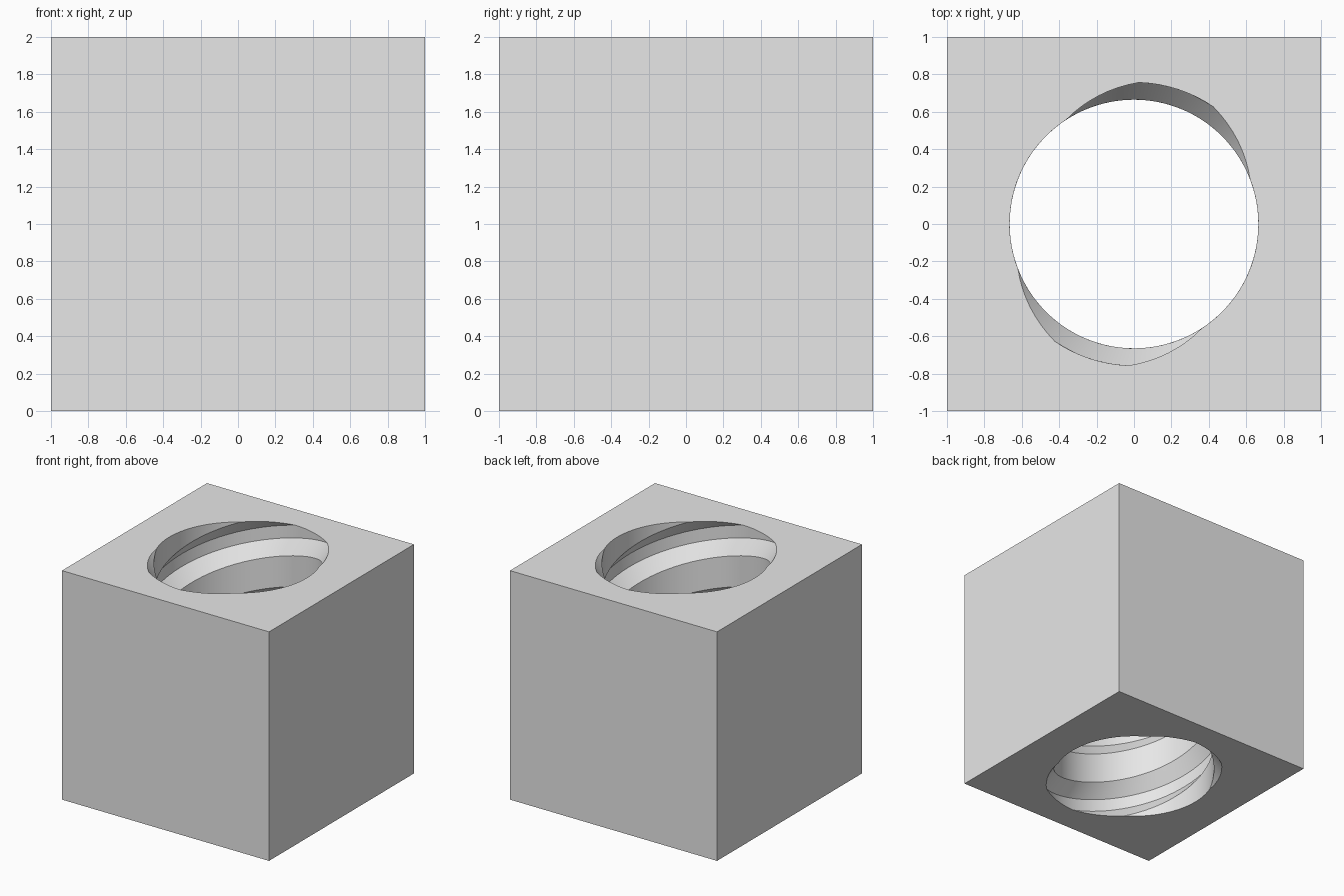
import bpy, bmesh
from math import cos, sin, radians

cube = bpy.data.objects.get("Cube")
if cube:
    bpy.data.objects.remove(cube, do_unlink=True)

BORE, ROOT = 0.665, 0.757      # crest and root radius of the thread
LEAD, STARTS = 1.25, 2         # left-handed double-start thread
LOW, HIGH = -0.1, 2.1          # cutter overshoots the block
ROWS = 132

# Groove outline at the top face: (angle, radius, steps to the next point)
GROOVE = [(21, BORE, 8), (56, ROOT, 8), (88, ROOT, 8), (123, BORE, 19)]


def groove_outline():
    """Angles and radii of the full cross-section, repeated for each start."""
    half = 360 / STARTS
    points = []
    for start in range(STARTS):
        for i, (angle, radius, steps) in enumerate(GROOVE):
            if i + 1 < len(GROOVE):
                end, end_radius = GROOVE[i + 1][:2]
            else:
                end, end_radius = GROOVE[0][0] + half, GROOVE[0][1]
            for s in range(steps):
                t = s / steps
                points.append((angle + (end - angle) * t + start * half,
                               radius + (end_radius - radius) * t))
    return points


def new_object(name, bm):
    mesh = bpy.data.meshes.new(name)
    bmesh.ops.recalc_face_normals(bm, faces=bm.faces)
    bm.to_mesh(mesh)
    bm.free()
    obj = bpy.data.objects.new(name, mesh)
    bpy.context.collection.objects.link(obj)
    return obj


# Threaded cutter: the cross-section twisted along z
bm = bmesh.new()
outline = groove_outline()
rings = []
for row in range(ROWS + 1):
    z = LOW + (HIGH - LOW) * row / ROWS
    twist = 360 * (2 - z) / LEAD
    rings.append([bm.verts.new((r * cos(radians(a + twist)), r * sin(radians(a + twist)), z))
                  for a, r in outline])
count = len(outline)
for lower, upper in zip(rings, rings[1:]):
    for i in range(count):
        j = (i + 1) % count
        bm.faces.new((lower[i], lower[j], upper[j], upper[i]))
bm.faces.new(rings[0])
bm.faces.new(rings[-1])
bmesh.ops.triangulate(bm, faces=[f for f in bm.faces if len(f.verts) == 4])
cutter = new_object("thread_cutter", bm)
cutter.hide_render = True

# Square block
bm = bmesh.new()
bmesh.ops.create_cube(bm, size=2)
bmesh.ops.translate(bm, verts=bm.verts, vec=(0, 0, 1))
block = new_object("threaded_block", bm)

# Grey material
grey = bpy.data.materials.new("light_grey")
grey.use_nodes = True
grey.diffuse_color = (0.8, 0.8, 0.8, 1)
grey.node_tree.nodes["Principled BSDF"].inputs["Base Color"].default_value = (0.8, 0.8, 0.8, 1)
block.data.materials.append(grey)
cutter.data.materials.append(grey)

# Cut the threaded hole right through the block
cut = block.modifiers.new("threaded_hole", "BOOLEAN")
cut.operation = "DIFFERENCE"
cut.solver = "EXACT"
cut.object = cutter
bpy.ops.object.select_all(action="DESELECT")
block.select_set(True)
bpy.context.view_layer.objects.active = block
bpy.ops.object.modifier_apply(modifier=cut.name)
bpy.data.objects.remove(cutter, do_unlink=True)
bpy.ops.object.shade_smooth_by_angle(angle=radians(20))
